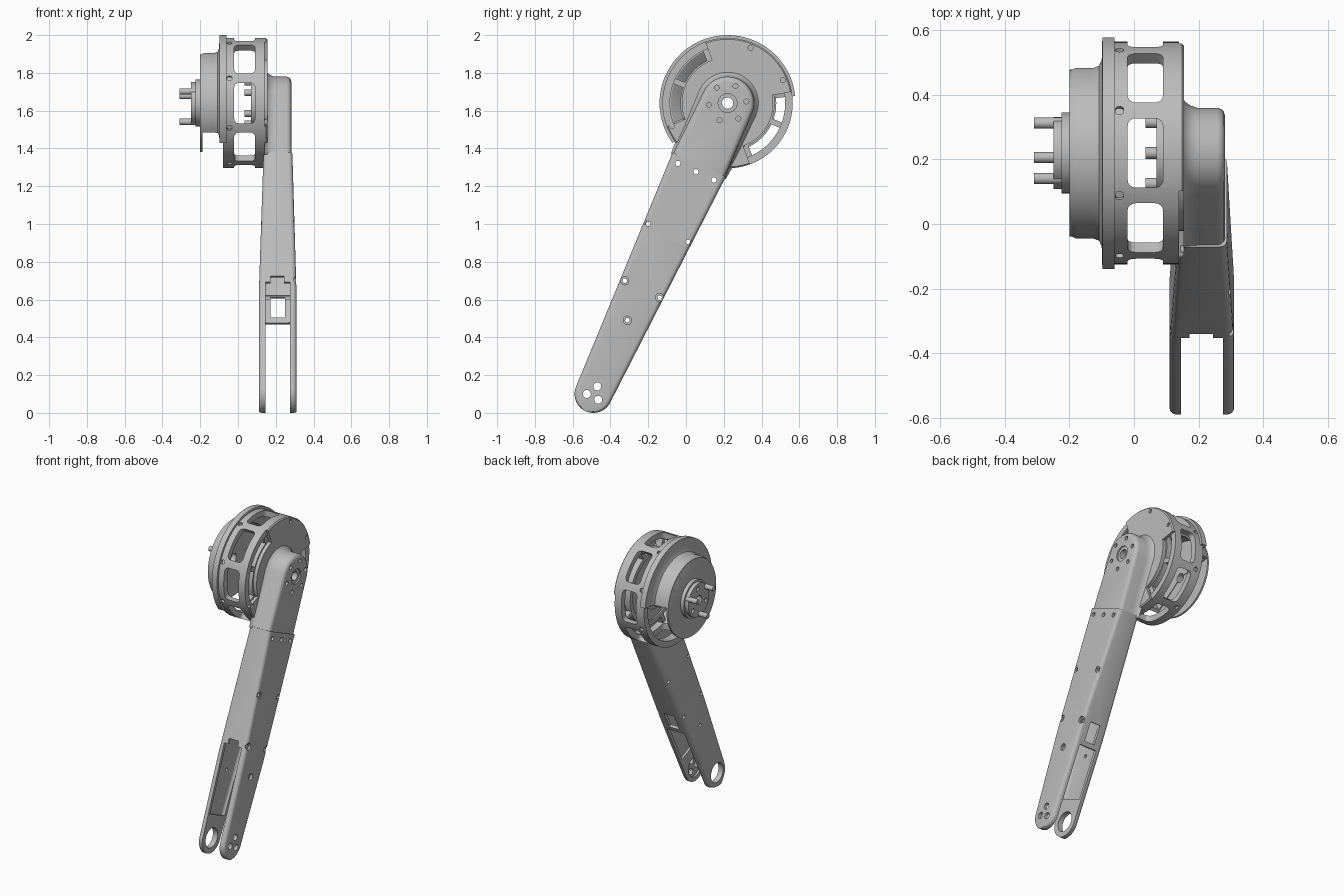
import bpy, bmesh
from math import sin, cos, pi, radians, sqrt
from mathutils import Vector, Matrix

if "Cube" in bpy.data.objects:
    bpy.data.objects.remove(bpy.data.objects["Cube"])

HUB = Vector((0, 0.22, 1.64))
ALONG = Vector((0, -0.4187, -0.908))    # hub to foot
ACROSS = Vector((0, 0.908, -0.4187))    # leg front to back
FOOT = 1.696

grey = bpy.data.materials.new("satin_grey")
grey.use_nodes = True
grey.diffuse_color = (0.5, 0.5, 0.5, 1)
grey.node_tree.nodes["Principled BSDF"].inputs["Base Color"].default_value = (0.5, 0.5, 0.5, 1)


def leg_point(x, u, s):
    return HUB + ACROSS * u + ALONG * s + Vector((x, 0, 0))


def polar(x, r, deg):
    return HUB + Vector((x, r * cos(radians(deg)), r * sin(radians(deg))))


def make(name, bm):
    bmesh.ops.recalc_face_normals(bm, faces=bm.faces[:])
    me = bpy.data.meshes.new(name)
    bm.to_mesh(me)
    bm.free()
    me.materials.append(grey)
    ob = bpy.data.objects.new(name, me)
    bpy.context.collection.objects.link(ob)
    return ob


def loft(name, rings, wrap=False):
    bm = bmesh.new()
    vs = [[bm.verts.new(p) for p in ring] for ring in rings]
    pairs = list(zip(vs, vs[1:])) + ([(vs[-1], vs[0])] if wrap else [])
    for a, b in pairs:
        for i in range(len(a)):
            j = (i + 1) % len(a)
            bm.faces.new((a[i], a[j], b[j], b[i]))
    if not wrap:
        bm.faces.new(vs[0])
        bm.faces.new(vs[-1])
    return make(name, bm)


def revolve(name, profile, start=0, end=360):
    """Turn an (x, r) profile about the hub axis."""
    full = end - start == 360
    n = max(8, int((end - start) / 4))
    angles = [start + (end - start) * i / n for i in range(n if full else n + 1)]
    return loft(name, [[polar(x, r, a) for x, r in profile] for a in angles], full)


def band(name, x0, x1, r0, r1, start=0, end=360):
    return revolve(name, [(x0, r0), (x0, r1), (x1, r1), (x1, r0)], start, end)


def rod(name, x0, x1, r, c, n=24):
    rings = [[Vector((x, c.y + r * cos(2 * pi * i / n), c.z + r * sin(2 * pi * i / n)))
              for i in range(n)] for x in (x0, x1)]
    return loft(name, rings)


def block(name, x, u, s, bevel=0):
    """Box in leg space from three ranges."""
    return loft(name, [[leg_point(a, b, t) for a, b in
                        ((x[0], u[0]), (x[1], u[0]), (x[1], u[1]), (x[0], u[1]))] for t in s])


def radial_box(name, size, x, r, deg, bevel=0):
    bm = bmesh.new()
    bmesh.ops.create_cube(bm, size=1)
    bmesh.ops.scale(bm, vec=size, verts=bm.verts)
    if bevel:
        edges = [e for e in bm.edges if abs((e.verts[0].co - e.verts[1].co).y) > 0.01]
        bmesh.ops.bevel(bm, geom=edges, offset=bevel, segments=4, affect='EDGES', profile=0.5)
    m = Matrix.Translation(HUB + Vector((x, 0, 0))) @ Matrix.Rotation(radians(deg), 4, 'X')
    bmesh.ops.transform(bm, matrix=m @ Matrix.Translation((0, r, 0)), verts=bm.verts)
    return make(name, bm)


def cut(ob, cutters):
    for c in cutters:
        c.hide_render = True
        mod = ob.modifiers.new("cut", 'BOOLEAN')
        mod.operation, mod.solver, mod.object = 'DIFFERENCE', 'EXACT', c
    bpy.context.view_layer.update()
    me = bpy.data.meshes.new_from_object(ob.evaluated_get(bpy.context.evaluated_depsgraph_get()))
    ob.modifiers.clear()
    ob.data = me
    for c in cutters:
        bpy.data.objects.remove(c)


STRUTS = [22.5 + 45 * k for k in range(8)]

# Motor drum and mounting flange, open over the lower sector
drum = revolve("motor_drum", [
    (-0.2, 0.03), (-0.2, 0.245), (-0.194, 0.258), (-0.18, 0.265), (-0.125, 0.265),
    (-0.108, 0.272), (-0.1, 0.29), (-0.098, 0.36), (-0.06, 0.36), (-0.06, 0.3),
    (-0.08, 0.27), (-0.1, 0.245), (-0.18, 0.24), (-0.185, 0.03)], 6, 216)
band("drum_face", -0.2, -0.188, 0.03, 0.258)

# Output coupling with three drive pins
coupling = revolve("output_coupling", [(-0.25, 0.03), (-0.25, 0.112), (-0.225, 0.112),
                                       (-0.225, 0.125), (-0.195, 0.125), (-0.195, 0.03)])
cut(coupling, [rod("c", -0.3, -0.235, 0.014, polar(0, 0.08, a)) for a in (82, 202, 322)])
for a in (22, 142, 262):
    rod("drive_pin", -0.31, -0.22, 0.017, polar(0, 0.1, a))

# Open cage around the motor
cage = band("cage", -0.08, 0.14, 0.305, 0.345)
cut(cage, [radial_box("c", (0.11, 0.2, 0.215), 0.035, 0.33, 45 * k, 0.025) for k in range(8)]
    + [radial_box("c", (0.026, 0.1, 0.026), -0.045, 0.38, a, 0.01) for a in STRUTS])
band("cage_inner_ring", 0.09, 0.13, 0.22, 0.25)
for a in STRUTS:
    radial_box("cage_spoke", (0.04, 0.08, 0.03), 0.11, 0.28, a)

# Side cover with two open sectors and rim screws
cover = revolve("side_cover", [(0.1, 0.03), (0.1, 0.24), (0.135, 0.24), (0.135, 0.345),
                               (0.148, 0.345), (0.155, 0.338), (0.155, 0.03)])
cut(cover, [band("c", 0.132, 0.2, 0.242, 0.4, 110, 201),
            band("c", 0.132, 0.2, 0.242, 0.4, -70, 10)]
    + [rod("c", 0.145, 0.2, 0.013, polar(0, 0.318, a)) for a in STRUTS])
band("inner_hub", 0.07, 0.105, 0.05, 0.14)
for k in range(6):
    rod("inner_pin", 0.035, 0.08, 0.018, polar(0, 0.11, 30 + 60 * k))

# Upper link: a rounded arm that flares into the cover
rings = []
for x, off in ((0.14, 0.05), (0.15, 0.03), (0.16, 0.017), (0.175, 0.007), (0.195, 0),
               (0.258, 0), (0.27, -0.004), (0.278, -0.012), (0.282, -0.025)):
    r = 0.14 + off
    arc = [leg_point(x, -r * cos(pi * i / 32), -r * sin(pi * i / 32)) for i in range(33)]
    w = 0.15 + off * (0.2 if off > 0 else 1)
    rings.append([leg_point(x, -w, 0.37)] + arc + [leg_point(x, w, 0.37)])
link = loft("upper_link", rings)
cut(link, [rod("c", 0, 0.4, 0.03, HUB), rod("c", 0.272, 0.4, 0.05, HUB)]
    + [rod("c", 0.25, 0.4, 0.013, polar(0, 0.1, 5 + 60 * k)) for k in range(6)])


# Lower leg: tapered hollow box ending in a fork
def section(s, inset=0):
    t = min(1, (s - 0.358) / 0.8)
    lo, hi = 0.135 - 0.025 * t + inset, 0.288 + 0.022 * t - inset
    w = 0.155 - 0.055 * (s - 0.358) / (FOOT - 0.358)
    if s > FOOT:
        w = sqrt(max(0.0001, 0.01 - (s - FOOT) ** 2))
    w -= inset
    c = min(0.022, w * 0.5)
    pts = []
    for cx, cu, a0 in ((hi - c, w - c, 0), (lo + c, w - c, 90),
                       (lo + c, c - w, 180), (hi - c, c - w, 270)):
        for k in range(5):
            a = radians(a0 + 22.5 * k)
            pts.append(leg_point(cx + c * cos(a), cu + c * sin(a), s))
    return pts


ends = [FOOT + 0.1 * sin(pi / 2 * i / 14) for i in range(15)]
leg = loft("lower_leg", [section(s) for s in [0.358, 0.8, 1.158] + ends])
cutters = [
    loft("c", [section(s, 0.02) for s in (0.42, 0.8, 1.158, 1.55)]),
    block("c", (0.145, 0.275), (-0.3, 0.088), (1.1, 1.9)),
    block("c", (0.1451, 0.2749), (-0.31, 0.3), (1.235, 1.91)),
    block("c", (0.172, 0.248), (0.03, 0.25), (1.08, 1.205)),
    block("c", (0.172, 0.244), (-0.25, -0.05), (1.065, 1.15)),
    rod("c", 0, 0.2, 0.065, leg_point(0, 0, FOOT), 40),
    rod("c", 0.2, 0.288, 0.07, leg_point(0, 0, FOOT), 40)]
for y, z in ((-0.525, 0.1), (-0.47, 0.14), (-0.465, 0.07)):
    cutters.append(rod("c", 0.2, 0.4, 0.021, Vector((0, y, z))))
for y, z in ((-0.2, 1.0), (0.01, 0.905), (-0.325, 0.7), (-0.14, 0.61), (-0.31, 0.49)):
    cutters += [rod("c", 0, 0.4, 0.012, Vector((0, y, z))),
                rod("c", 0.294, 0.4, 0.022, Vector((0, y, z)))]
for u in (-0.105, 0, 0.105):
    cutters.append(rod("c", 0, 0.4, 0.014, leg_point(0, u, 0.4)))
cut(leg, cutters)

# Smooth round walls, keep edges crisp
bpy.ops.object.select_all(action='DESELECT')
for ob in bpy.context.scene.objects:
    if ob.type == 'MESH':
        ob.select_set(True)
        bpy.context.view_layer.objects.active = ob
bpy.ops.object.shade_smooth_by_angle(angle=radians(30))
